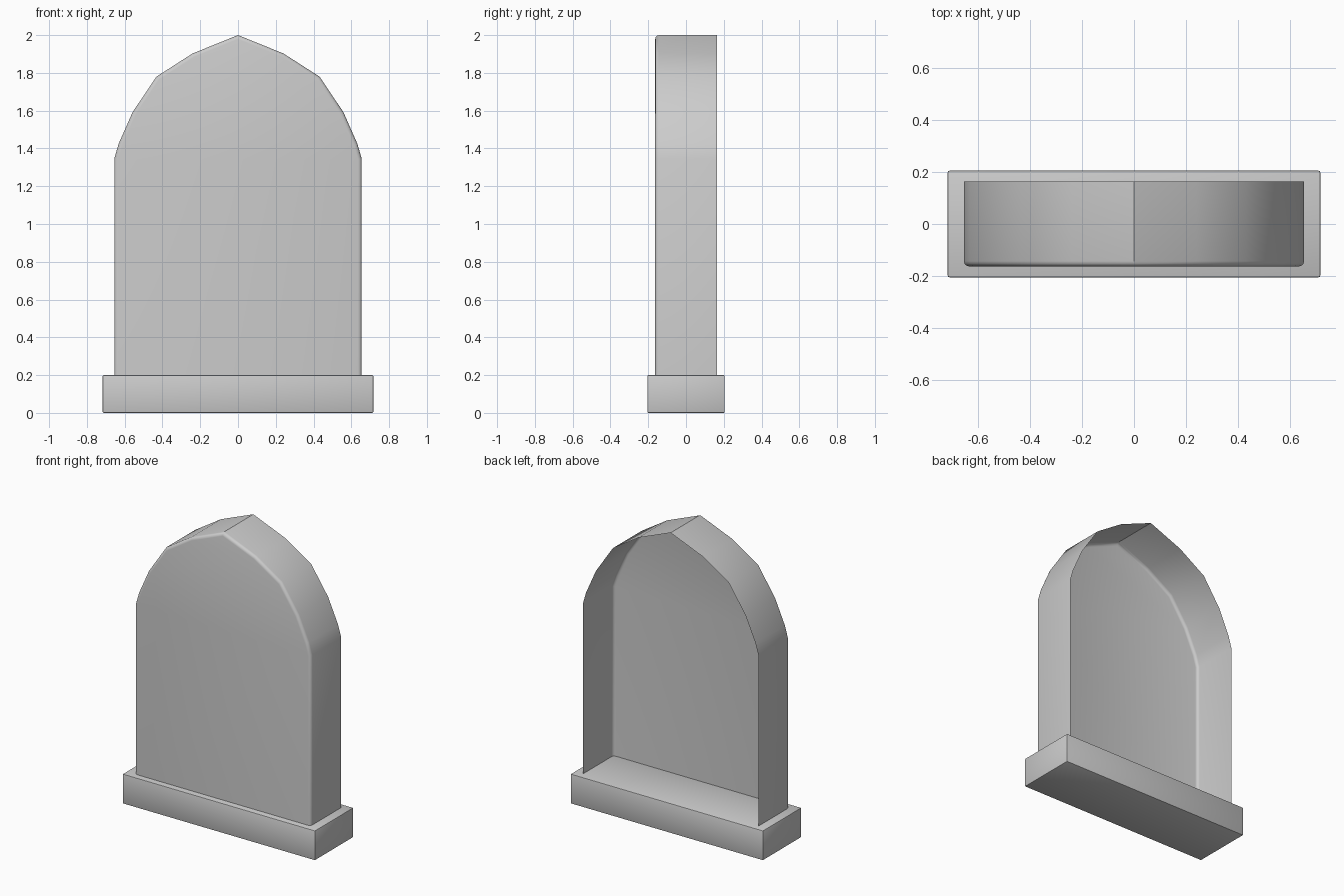
import bpy
import bmesh

cube = bpy.data.objects.get("Cube")
if cube:
    bpy.data.objects.remove(cube, do_unlink=True)

stone_grey = bpy.data.materials.new("stone_grey")
stone_grey.use_nodes = True
GREY = (0.6, 0.6, 0.6, 1)
stone_grey.diffuse_color = GREY
stone_grey.node_tree.nodes["Principled BSDF"].inputs["Base Color"].default_value = GREY


def add_part(name, bm, angle):
    mesh = bpy.data.meshes.new(name)
    bm.to_mesh(mesh)
    bm.free()
    mesh.materials.append(stone_grey)
    obj = bpy.data.objects.new(name, mesh)
    bpy.context.collection.objects.link(obj)
    bpy.ops.object.select_all(action="DESELECT")
    obj.select_set(True)
    bpy.context.view_layer.objects.active = obj
    bpy.ops.object.shade_smooth_by_angle(angle=angle)
    return obj


# Plinth: a block with slightly softened edges
BASE_TOP = 0.2
bm = bmesh.new()
bmesh.ops.create_cube(bm, size=1)
for v in bm.verts:
    v.co = (v.co.x * 1.434, v.co.y * 0.41, (v.co.z + 0.5) * BASE_TOP)
bmesh.ops.bevel(bm, geom=bm.edges[:], offset=0.006, segments=2,
                profile=0.5, affect="EDGES")
add_part("plinth", bm, 0.6)

# Headstone: pointed arch front with walls running back, open behind
FRONT, BACK = -0.163, 0.163
right_half = [(0.655, BASE_TOP), (0.655, 1.345), (0.632, 1.425), (0.558, 1.592),
              (0.432, 1.78), (0.24, 1.903)]
outline = right_half + [(0, 2.0)] + [(-x, z) for x, z in reversed(right_half)]

bm = bmesh.new()
front = [bm.verts.new((x, FRONT, z)) for x, z in outline]
back = [bm.verts.new((x, BACK, z)) for x, z in outline]
bm.faces.new(front)
rim = []
for i in range(len(outline) - 1):
    bm.faces.new((front[i], back[i], back[i + 1], front[i + 1]))
    rim.append(bm.edges.get((front[i], front[i + 1])))
bmesh.ops.recalc_face_normals(bm, faces=bm.faces[:])
bmesh.ops.bevel(bm, geom=rim, offset=0.02, segments=3,
                profile=0.5, affect="EDGES")
bm.normal_update()
# Keep the face normals pointing out of the stone
panel = max(bm.faces, key=lambda f: f.calc_area())
if panel.normal.y > 0:
    bmesh.ops.reverse_faces(bm, faces=bm.faces[:])
add_part("headstone", bm, 0.65)
